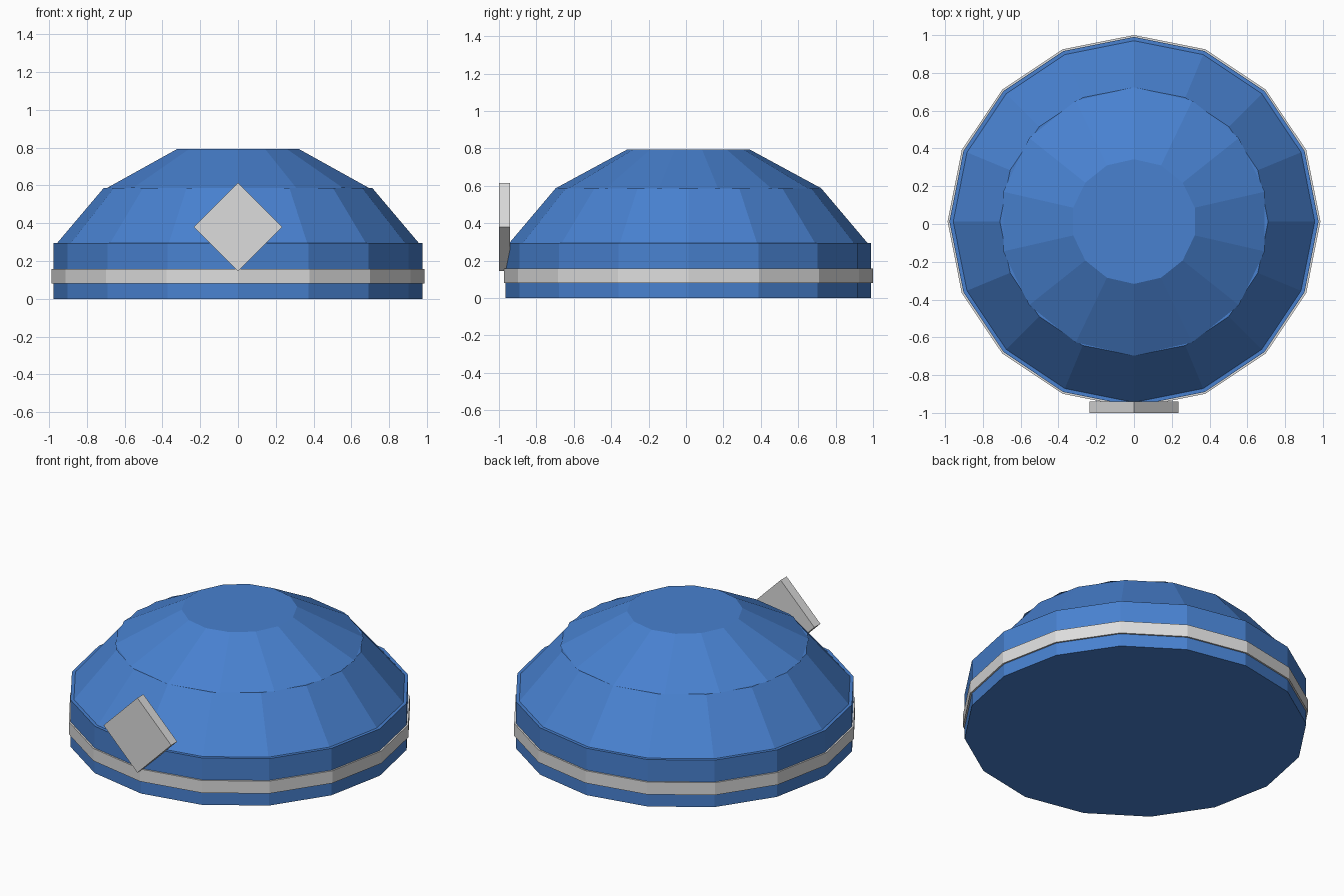
import bpy
import math

if "Cube" in bpy.data.objects:
    bpy.data.objects.remove(bpy.data.objects["Cube"])

CY = 0.013  # dome axis sits slightly behind centre because of the front plate


def material(name, rgb):
    m = bpy.data.materials.new(name)
    m.diffuse_color = (*rgb, 1.0)
    m.use_nodes = True
    m.node_tree.nodes["Principled BSDF"].inputs["Base Color"].default_value = m.diffuse_color
    return m


blue = material("blue", (0.065, 0.22, 0.63))
grey = material("light grey", (0.72, 0.72, 0.72))


def frustum(name, sides, r_low, r_high, z_low, z_high, mat):
    """Flat-faced cone section standing on the dome axis."""
    bpy.ops.mesh.primitive_cone_add(
        vertices=sides, radius1=r_low, radius2=r_high, depth=z_high - z_low,
        location=(0, CY, (z_low + z_high) / 2))
    ob = bpy.context.object
    ob.name = name
    ob.data.materials.append(mat)
    return ob


# Stacked body of the dome
frustum("base_drum", 16, 0.977, 0.977, 0.0, 0.295, blue)
frustum("lower_dome", 16, 0.957, 0.71, 0.295, 0.587, blue)
frustum("upper_dome", 14, 0.71, 0.33, 0.587, 0.793, blue)

# Trim band around the base
frustum("trim_band", 16, 0.987, 0.987, 0.08, 0.158, grey)

# Diamond plate on the front
bpy.ops.mesh.primitive_cylinder_add(
    vertices=4, radius=0.235, depth=0.06,
    location=(0, -0.97, 0.38), rotation=(math.pi / 2, 0, 0))
plate = bpy.context.object
plate.name = "front_diamond_plate"
plate.data.materials.append(grey)
